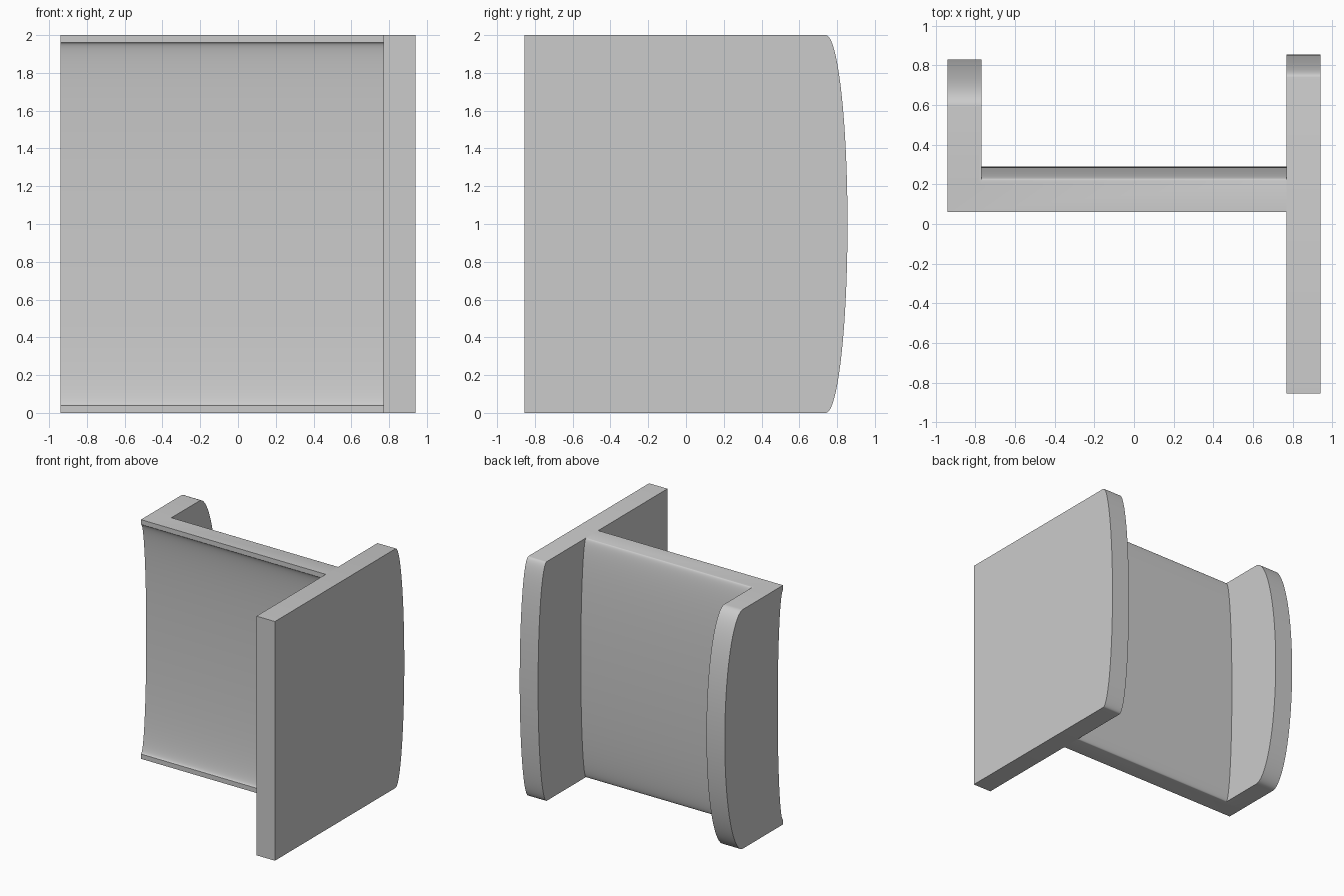
import bpy
import bmesh
import math

cube = bpy.data.objects.get("Cube")
if cube:
    bpy.data.objects.remove(cube, do_unlink=True)

grey = bpy.data.materials.new("plain_grey")
grey.use_nodes = True
colour = (0.6, 0.6, 0.6, 1)
grey.diffuse_color = colour
grey.node_tree.nodes["Principled BSDF"].inputs["Base Color"].default_value = colour


def bow(y, depth, half_height=1.0, steps=64):
    """Half ellipse in (y, z), from bottom to top, bulging towards the back."""
    angles = [math.pi * (i / steps - 0.5) for i in range(steps + 1)]
    return [(y + depth * math.cos(a), 1 + half_height * math.sin(a)) for a in angles]


def extrude_x(name, profile, x0, x1):
    """Solid with a (y, z) profile swept from x0 to x1."""
    bm = bmesh.new()
    face = bm.faces.new([bm.verts.new((x0, y, z)) for y, z in profile])
    swept = bmesh.ops.extrude_face_region(bm, geom=[face])["geom"]
    bmesh.ops.translate(bm, vec=(x1 - x0, 0, 0),
                        verts=[v for v in swept if isinstance(v, bmesh.types.BMVert)])
    bmesh.ops.recalc_face_normals(bm, faces=bm.faces)
    mesh = bpy.data.meshes.new(name)
    bm.to_mesh(mesh)
    bm.free()
    mesh.materials.append(grey)
    obj = bpy.data.objects.new(name, mesh)
    bpy.context.collection.objects.link(obj)
    return obj


def smooth(obj):
    bpy.ops.object.select_all(action="DESELECT")
    obj.select_set(True)
    bpy.context.view_layer.objects.active = obj
    bpy.ops.object.shade_smooth_by_angle(angle=math.radians(32))


# Large side plate with a bowed back edge
side_plate = extrude_x("side_plate", [(-0.855, 2), (-0.855, 0)] + bow(0.74, 0.115), 0.77, 0.94)

# Curved cross wall: hollow front with narrow flat lips, bulging back
front = [(0.06, 2)] + bow(0.06, 0.07, 0.96)[::-1] + [(0.06, 0)]
cross_wall = extrude_x("cross_wall", front + bow(0.22, 0.07), -0.94, 0.77)

# Short flange with a bowed back edge, fused into the cross wall
flange = extrude_x("short_flange", [(0.18, 2), (0.18, 0)] + bow(0.59, 0.24), -0.94, -0.77)
union = cross_wall.modifiers.new("join_flange", "BOOLEAN")
union.operation = "UNION"
union.solver = "EXACT"
union.object = flange
bpy.ops.object.select_all(action="DESELECT")
cross_wall.select_set(True)
bpy.context.view_layer.objects.active = cross_wall
bpy.ops.object.modifier_apply(modifier=union.name)
bpy.data.objects.remove(flange, do_unlink=True)
cross_wall.name = "cross_wall_and_flange"

for part in (side_plate, cross_wall):
    smooth(part)
